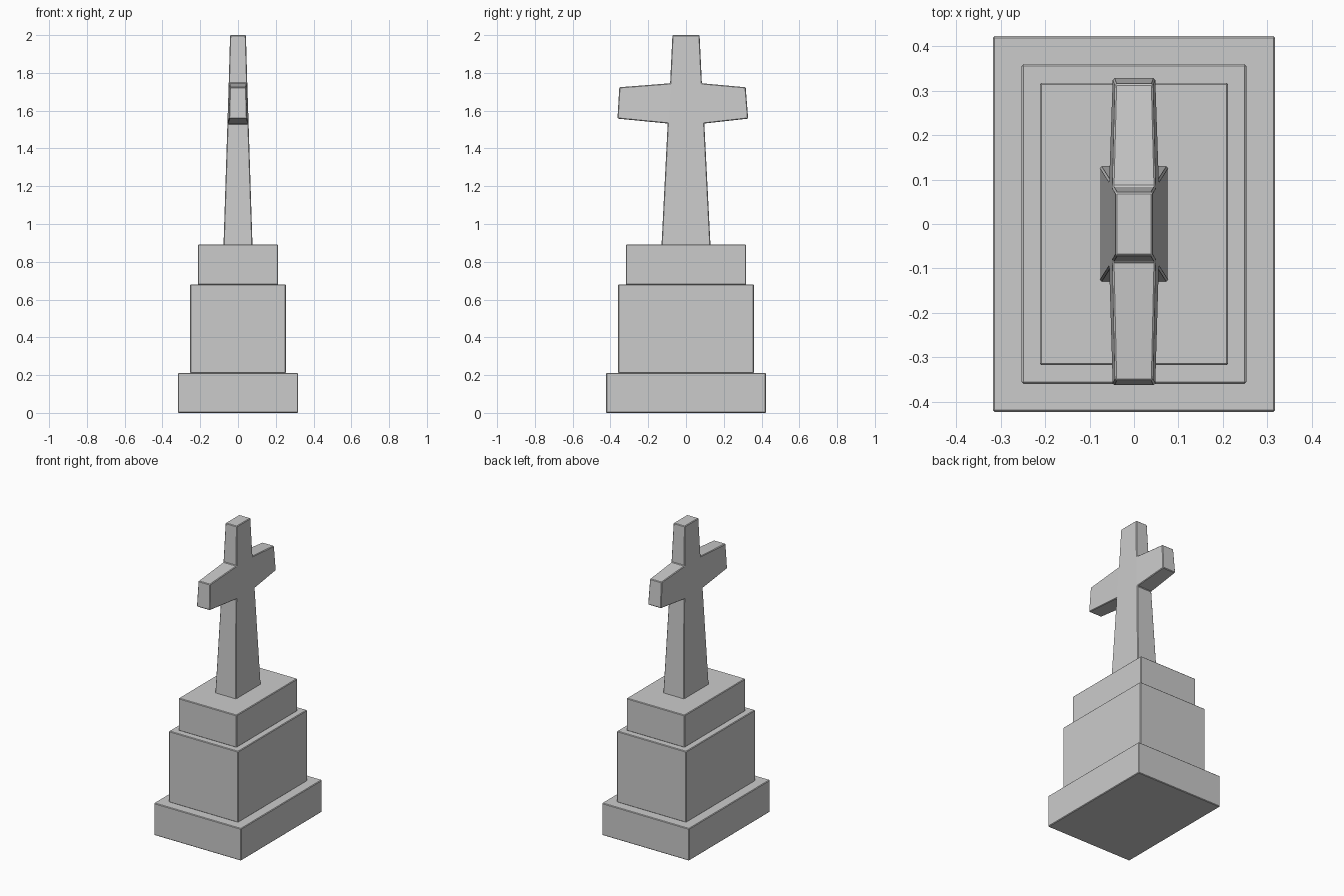
import bpy, bmesh

if "Cube" in bpy.data.objects:
    bpy.data.objects.remove(bpy.data.objects["Cube"])


def finish(name, bm, width):
    bmesh.ops.recalc_face_normals(bm, faces=bm.faces)
    me = bpy.data.meshes.new(name)
    bm.to_mesh(me)
    bm.free()
    ob = bpy.data.objects.new(name, me)
    bpy.context.collection.objects.link(ob)
    mod = ob.modifiers.new("worn_edges", 'BEVEL')
    mod.width = width
    mod.segments = 1
    mod.limit_method = 'ANGLE'


def block(name, hx, hy, z0, z1):
    bm = bmesh.new()
    bmesh.ops.create_cube(bm, size=1)
    for v in bm.verts:
        v.co = (v.co.x * 2 * hx, v.co.y * 2 * hy, z0 if v.co.z < 0 else z1)
    finish(name, bm, 0.004)


# Stepped pedestal
block("base_slab", 0.318, 0.423, 0.0, 0.212)
block("plinth", 0.253, 0.36, 0.21, 0.68)
block("upper_step", 0.212, 0.318, 0.678, 0.892)

# Tapered cross outline, counter-clockwise: (y, z, half thickness in x)
outline = [
    (-0.13, 0.88, 0.077), (0.13, 0.88, 0.077),       # foot
    (0.097, 1.532, 0.056),                           # right inner corner
    (0.329, 1.558, 0.048), (0.316, 1.724, 0.043),    # right arm tip
    (0.084, 1.745, 0.049),
    (0.072, 2.0, 0.042), (-0.072, 2.0, 0.042),       # top
    (-0.084, 1.745, 0.049),
    (-0.353, 1.724, 0.043), (-0.363, 1.558, 0.048),  # left arm tip
    (-0.097, 1.532, 0.056),
]
# Shaft, crossing, two arms and head as quads on each broad face
panels = [(0, 1, 2, 11), (11, 2, 5, 8), (2, 3, 4, 5), (8, 5, 6, 7), (10, 11, 8, 9)]

bm = bmesh.new()
sides = [[bm.verts.new((s * h, y, z)) for y, z, h in outline] for s in (-1, 1)]
for side in sides:
    for p in panels:
        bm.faces.new([side[i] for i in p])
n = len(outline)
for i in range(n):
    j = (i + 1) % n
    bm.faces.new((sides[0][i], sides[0][j], sides[1][j], sides[1][i]))
finish("cross", bm, 0.004)
